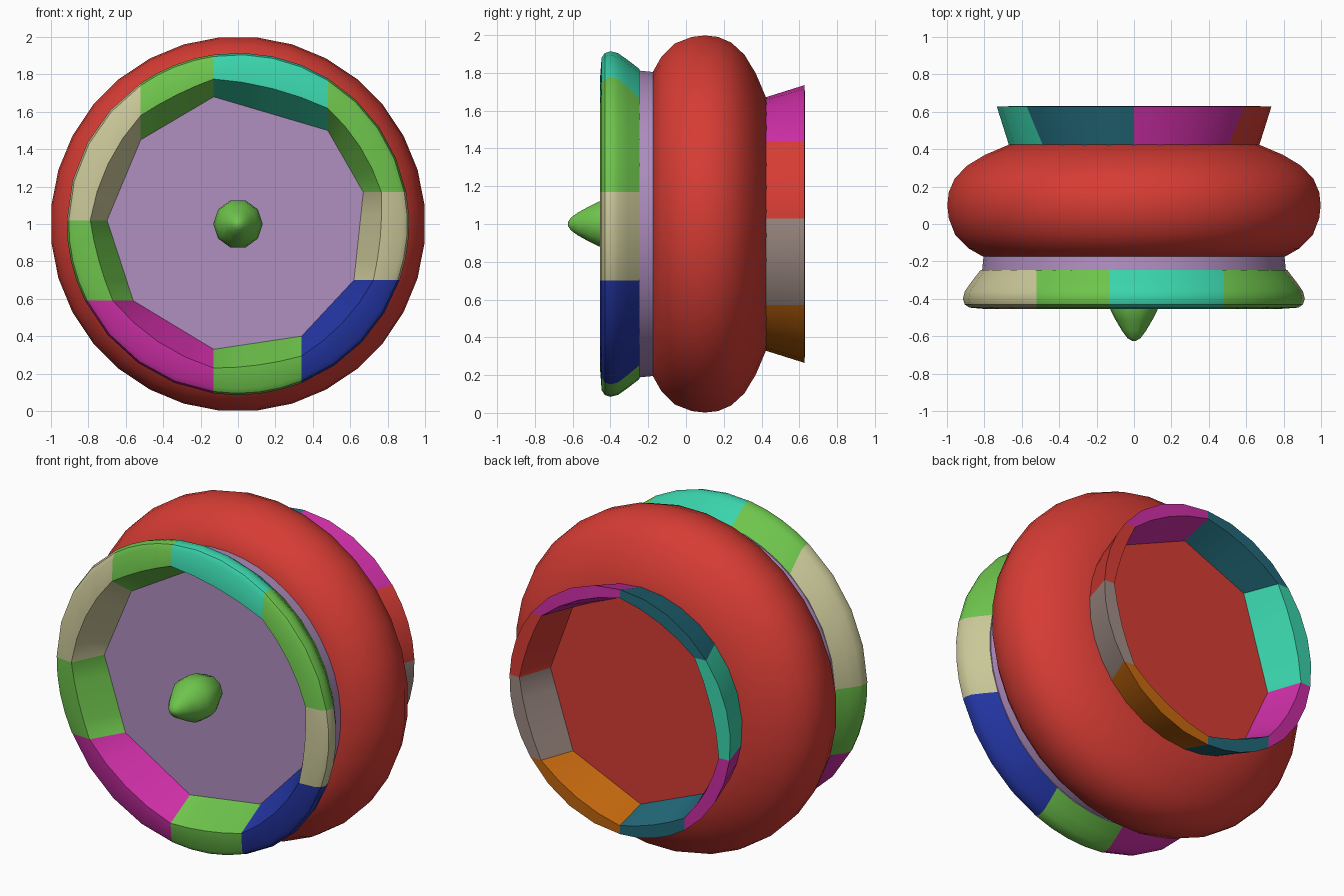
import bpy, bmesh, math

cube = bpy.data.objects.get("Cube")
if cube:
    bpy.data.objects.remove(cube, do_unlink=True)


def lin(c):
    c /= 255
    return c / 12.92 if c <= 0.04045 else ((c + 0.055) / 1.055) ** 2.4


def make_mat(name, rgb):
    m = bpy.data.materials.new(name)
    m.use_nodes = True
    col = (*[lin(c) for c in rgb], 1.0)
    m.diffuse_color = col
    bsdf = next(n for n in m.node_tree.nodes if n.type == 'BSDF_PRINCIPLED')
    bsdf.inputs["Base Color"].default_value = col
    return m


MATS = {n: make_mat(n, c) for n, c in {
    "red": (214, 60, 52), "lilac": (176, 142, 192), "green": (110, 196, 76),
    "beige": (202, 199, 152), "turquoise": (58, 212, 172), "navy": (36, 54, 165),
    "magenta": (204, 46, 165), "petrol": (34, 106, 122),
    "grey": (157, 138, 131), "orange": (197, 104, 14)}.items()}


def finish(name, bm, mats, angle):
    bmesh.ops.recalc_face_normals(bm, faces=bm.faces)
    me = bpy.data.meshes.new(name)
    bm.to_mesh(me)
    bm.free()
    for m in mats:
        me.materials.append(MATS[m])
    ob = bpy.data.objects.new(name, me)
    bpy.context.collection.objects.link(ob)
    bpy.ops.object.select_all(action='DESELECT')
    ob.select_set(True)
    bpy.context.view_layer.objects.active = ob
    bpy.ops.object.shade_smooth_by_angle(angle=math.radians(angle))


def bridge(bm, a, b, mat=None):
    """Quads between two closed loops; mat gives the material of each column."""
    n = len(a)
    for i in range(n):
        j = (i + 1) % n
        f = bm.faces.new((a[i], a[j], b[j], b[i]))
        f.material_index = mat[i] if mat else 0


def lathe(name, profile, sides, mat, angle=40):
    """Turn (radius, y) pairs round the horizontal axis."""
    bm = bmesh.new()
    ts = [2 * math.pi * (i + 0.5) / sides for i in range(sides)]
    loops = [[bm.verts.new((r * math.sin(t), y, 1 + r * math.cos(t))) for t in ts]
             for r, y in profile]
    for a, b in zip(loops, loops[1:]):
        bridge(bm, a, b)
    bm.faces.new(loops[0])
    bm.faces.new(loops[-1])
    finish(name, bm, [mat], angle)


def arc_points(corners, r, sub):
    """Points on a circle; each corner keeps its x or z so colour joints run straight."""
    angles = []
    for x, z, axis in corners:
        if axis == 'x':
            z = math.copysign(math.sqrt(r * r - x * x), z)
        else:
            x = math.copysign(math.sqrt(r * r - z * z), x)
        angles.append(math.atan2(x, z))
    pts = []
    for i, t in enumerate(angles):
        dt = (angles[(i + 1) % len(angles)] - t) % (2 * math.pi)
        pts += [(r * math.sin(t + dt * s / sub), r * math.cos(t + dt * s / sub)) for s in range(sub)]
    return pts


def segmented_rim(name, corners, colours, floor_mat, floor_y, crest_y, crest, profile, sub=4):
    """Rim with a polygonal well inside and a round wall outside.
    corners: well corner x, z and the axis held constant, clockwise from the top.
    crest: how far the ridge lies from the well edge towards the outer circle."""
    mats = [floor_mat] + [c for c in dict.fromkeys(colours) if c != floor_mat]
    cols = [mats.index(c) for c in colours for _ in range(sub)]
    well = []
    for i, (x0, z0, _) in enumerate(corners):
        x1, z1, _ = corners[(i + 1) % len(corners)]
        well += [(x0 + (x1 - x0) * s / sub, z0 + (z1 - z0) * s / sub) for s in range(sub)]
    rim = arc_points(corners, profile[0][0], sub)
    ridge = [(a + (c - a) * crest, b + (d - b) * crest) for (a, b), (c, d) in zip(well, rim)]
    rows = [(well, floor_y), (ridge, crest_y)]
    rows += [(arc_points(corners, r, sub), y) for r, y in profile]

    bm = bmesh.new()
    loops = [[bm.verts.new((x, y, 1 + z)) for x, z in pts] for pts, y in rows]
    for a, b in zip(loops, loops[1:]):
        bridge(bm, a, b, cols)
    bm.faces.new(loops[0])
    bm.faces.new(loops[-1])
    finish(name, bm, mats, 33)


# Fat rounded body
lathe("body_ring", [(0.81, -0.175), (0.89, -0.13), (0.96, -0.06), (0.995, 0.03), (1.003, 0.10),
                    (0.995, 0.17), (0.965, 0.24), (0.90, 0.31), (0.80, 0.37), (0.67, 0.425)],
      32, "red", 50)

# Collar between body and front rim
lathe("front_collar", [(0.815, -0.26), (0.805, -0.16)], 48, "lilac")

# Front rim with nine coloured segments
segmented_rim(
    "front_rim",
    [(-.13, .68, 'x'), (.48, .50, 'x'), (.67, .17, 'z'), (.62, -.30, 'z'), (.34, -.60, 'x'),
     (-.13, -.67, 'x'), (-.56, -.41, 'z'), (-.70, .02, 'z'), (-.52, .45, 'x')],
    ["turquoise", "green", "beige", "navy", "green", "magenta", "green", "beige", "green"],
    "lilac", -0.27, -0.455, 0.5,
    [(0.88, -0.447), (0.905, -0.43), (0.915, -0.40), (0.905, -0.36), (0.87, -0.31), (0.82, -0.245)])

# Back rim with eight coloured segments
segmented_rim(
    "back_rim",
    [(0, .635, 'x'), (.45, .44, 'z'), (.60, .03, 'z'), (.45, -.43, 'z'),
     (0, -.63, 'x'), (-.43, -.45, 'x'), (-.59, -.10, 'z'), (-.42, .46, 'z')],
    ["magenta", "red", "grey", "orange", "petrol", "magenta", "turquoise", "petrol"],
    "red", 0.43, 0.63, 0.5,
    [(0.735, 0.627), (0.67, 0.42)])

# Pointed knob in the middle of the front
lathe("front_knob", [(0.08, -0.26), (0.10, -0.30), (0.122, -0.35), (0.132, -0.41), (0.125, -0.46),
                     (0.10, -0.51), (0.065, -0.57), (0.035, -0.61), (0.01, -0.625)],
      10, "green", 45)
